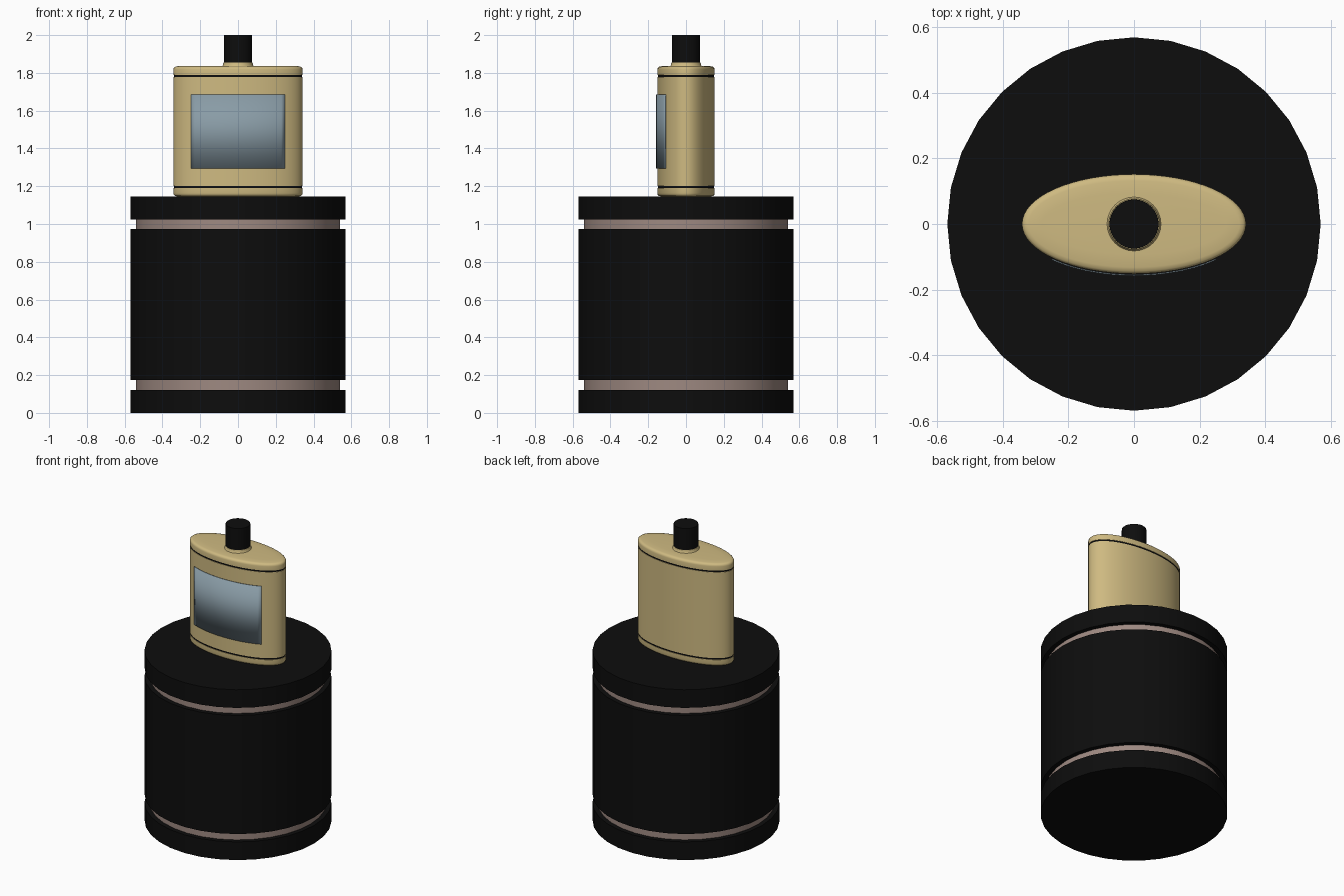
import bpy, bmesh, math

if "Cube" in bpy.data.objects:
    bpy.data.objects.remove(bpy.data.objects["Cube"])


def material(name, rgb):
    m = bpy.data.materials.new(name)
    m.diffuse_color = (*rgb, 1)
    m.use_nodes = True
    m.node_tree.nodes["Principled BSDF"].inputs["Base Color"].default_value = m.diffuse_color
    return m


BLACK = material("black", (0.004, 0.004, 0.004))
GOLD = material("pale gold", (0.62, 0.49, 0.22))
BLUE = material("grey blue", (0.25, 0.33, 0.38))
ROSE = material("dusty rose", (0.34, 0.25, 0.22))


def finish(name, bm, mat):
    bmesh.ops.recalc_face_normals(bm, faces=bm.faces)
    me = bpy.data.meshes.new(name)
    bm.to_mesh(me)
    bm.free()
    me.materials.append(mat)
    ob = bpy.data.objects.new(name, me)
    bpy.context.collection.objects.link(ob)
    bpy.ops.object.select_all(action='DESELECT')
    ob.select_set(True)
    bpy.context.view_layer.objects.active = ob
    bpy.ops.object.shade_smooth_by_angle(angle=math.radians(35))
    return ob


def loft(name, rx, ry, profile, sides, mat):
    """Stack of elliptical rings; profile holds (offset from rx/ry, z)."""
    bm = bmesh.new()
    rings = []
    for d, z in profile:
        rings.append([bm.verts.new(((rx + d) * math.cos(2 * math.pi * i / sides),
                                    (ry + d) * math.sin(2 * math.pi * i / sides), z))
                      for i in range(sides)])
    for lo, hi in zip(rings, rings[1:]):
        for i in range(sides):
            j = (i + 1) % sides
            bm.faces.new((lo[i], lo[j], hi[j], hi[i]))
    bm.faces.new(rings[0][::-1])
    bm.faces.new(rings[-1])
    return finish(name, bm, mat)


# Round pedestal box: three black drums with recessed rings between them
R = 0.57
for name, z0, z1 in (("box_base", 0, 0.122), ("box_body", 0.175, 0.973),
                     ("box_lid", 1.024, 1.146)):
    loft(name, R, R, [(0, z0), (0, z1)], 32, BLACK)
for name, z0, z1 in (("lower_box_ring", 0.122, 0.175), ("upper_box_ring", 0.973, 1.024)):
    loft(name, 0.54, 0.54, [(0, z0), (0, z1)], 32, ROSE)

# Oval bottle: foot, body and shoulder separated by thin black seams
A, B = 0.342, 0.152
loft("bottle_foot", A, B, [(-0.02, 1.146), (-0.008, 1.149), (-0.002, 1.155),
                           (0, 1.163), (0, 1.190)], 64, GOLD)
loft("bottle_body", A, B, [(0, 1.201), (0, 1.779)], 64, GOLD)
loft("bottle_shoulder", A, B, [(0, 1.790), (0, 1.818), (-0.002, 1.826),
                               (-0.008, 1.832), (-0.02, 1.835), (-0.06, 1.837)], 64, GOLD)
for name, z0, z1 in (("lower_seam", 1.190, 1.201), ("upper_seam", 1.779, 1.790)):
    loft(name, A, B, [(-0.003, z0), (-0.003, z1)], 64, BLACK)

# Neck collar and cap
loft("neck", 0.079, 0.079, [(0.004, 1.836), (0, 1.842), (-0.002, 1.856)], 32, GOLD)
loft("cap", 0.075, 0.075, [(0, 1.856), (0, 2.0)], 32, BLACK)

# Label: thin plate that follows the front of the bottle
bm = bmesh.new()
N, W, OFF = 24, 0.25, 0.006
cols = []
for i in range(N + 1):
    x = -W + 2 * W * i / N
    y = -(B + OFF) * math.sqrt(1 - (x / (A + OFF)) ** 2)
    cols.append([bm.verts.new((x, y, z)) for z in (1.295, 1.685)])
for a, b in zip(cols, cols[1:]):
    bm.faces.new((a[0], b[0], b[1], a[1]))
label = finish("label", bm, BLUE)
if label.data.polygons[N // 2].normal.y > 0:
    label.data.flip_normals()
solid = label.modifiers.new("thickness", 'SOLIDIFY')
solid.thickness = 0.004
solid.offset = -1
